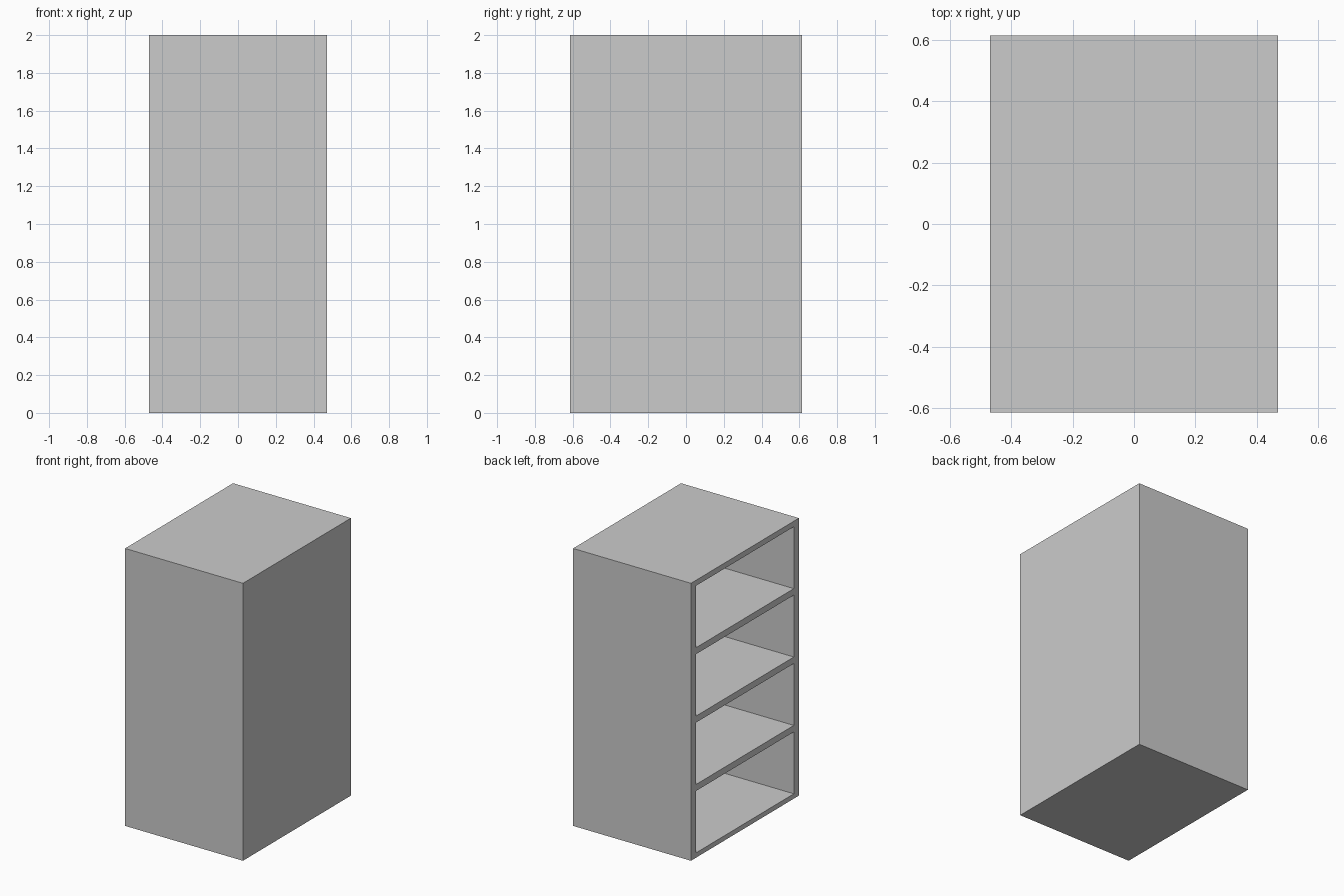
import bpy

if "Cube" in bpy.data.objects:
    bpy.data.objects.remove(bpy.data.objects["Cube"])

W, D, H = 0.94, 1.23, 2.0           # overall x, y, z
SIDE, BACK = 0.058, 0.04            # side walls (y), closed wall (+x)
BOTTOM, TOP, SHELF = 0.035, 0.04, 0.047
BAYS = 4


def box(name, lo, hi):
    """Axis-aligned box between two corners."""
    bpy.ops.mesh.primitive_cube_add(size=1, location=[(a + b) / 2 for a, b in zip(lo, hi)])
    ob = bpy.context.object
    ob.name = name
    ob.scale = [b - a for a, b in zip(lo, hi)]
    bpy.ops.object.transform_apply(location=True, rotation=True, scale=True)
    return ob


# Cabinet shell
cabinet = box("shelf_cabinet", (-W / 2, -D / 2, 0), (W / 2, D / 2, H))

# Four equal bays, open on the -x side, leaving three shelves
bay_h = (H - BOTTOM - TOP - SHELF * (BAYS - 1)) / BAYS
for i in range(BAYS):
    z = BOTTOM + i * (bay_h + SHELF)
    cutter = box("bay_cutter", (-W / 2 - 0.1, -D / 2 + SIDE, z),
                 (W / 2 - BACK, D / 2 - SIDE, z + bay_h))
    cutter.hide_render = True
    mod = cabinet.modifiers.new("bay", 'BOOLEAN')
    mod.operation = 'DIFFERENCE'
    mod.solver = 'EXACT'
    mod.object = cutter
    bpy.context.view_layer.objects.active = cabinet
    bpy.ops.object.modifier_apply(modifier=mod.name)
    bpy.data.objects.remove(cutter)
